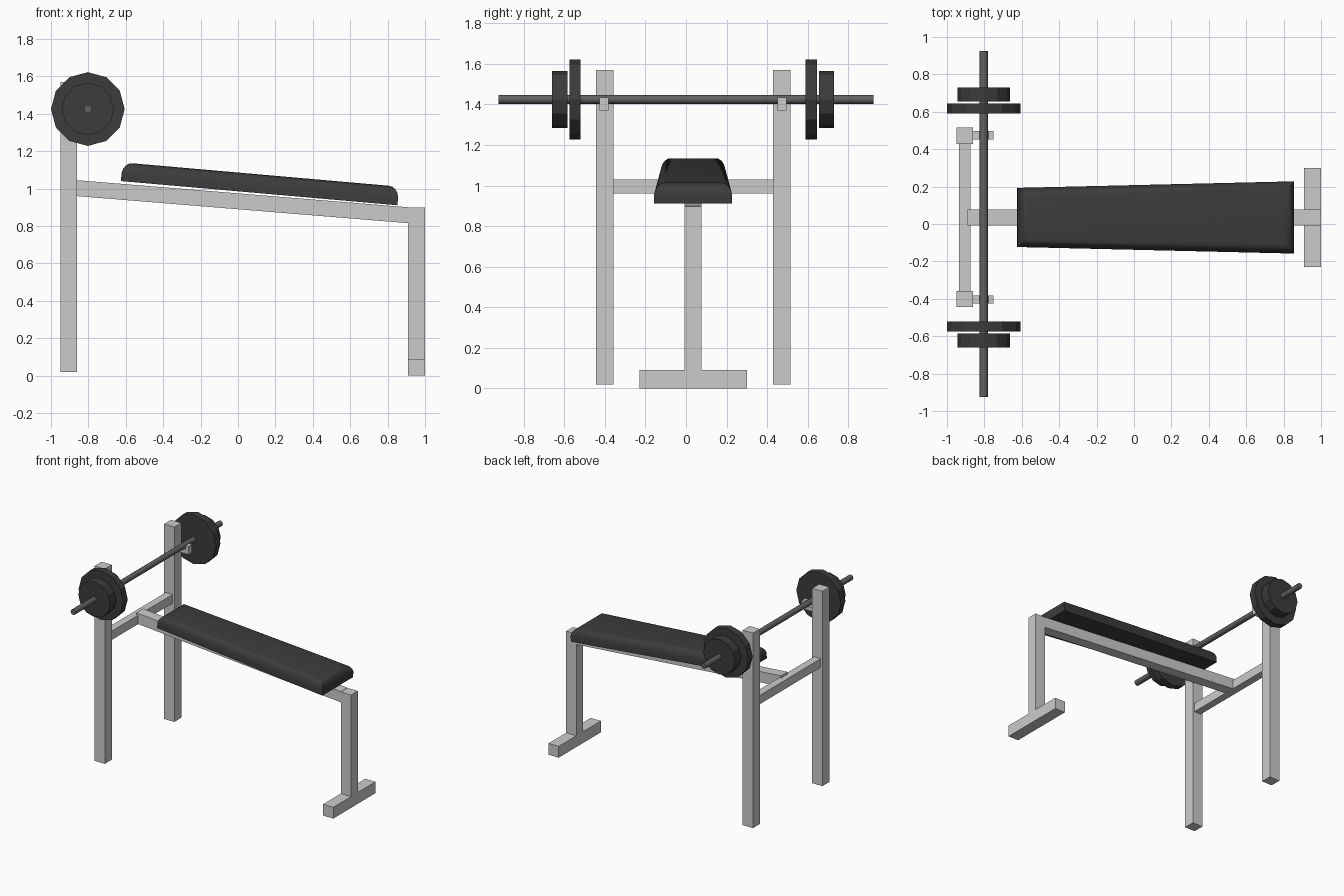
import bpy, bmesh, math
from mathutils import Vector, Matrix

if "Cube" in bpy.data.objects:
    bpy.data.objects.remove(bpy.data.objects["Cube"])

YC = 0.035  # symmetry plane of the frame


def material(name, v):
    m = bpy.data.materials.new(name)
    m.diffuse_color = (v, v, v, 1)
    m.use_nodes = True
    m.node_tree.nodes["Principled BSDF"].inputs["Base Color"].default_value = m.diffuse_color
    return m


PADDING = material("padding", 0.045)
IRON = material("iron", 0.045)
STEEL = material("steel", 0.12)


def finish(name, bm, mat=None):
    bmesh.ops.recalc_face_normals(bm, faces=bm.faces[:])
    me = bpy.data.meshes.new(name)
    bm.to_mesh(me)
    bm.free()
    ob = bpy.data.objects.new(name, me)
    bpy.context.collection.objects.link(ob)
    if mat:
        me.materials.append(mat)
    return ob


def smooth(ob, angle):
    bpy.ops.object.select_all(action='DESELECT')
    ob.select_set(True)
    bpy.context.view_layer.objects.active = ob
    bpy.ops.object.shade_smooth_by_angle(angle=math.radians(angle))


def extrude_profile(name, pts, y0, y1):
    """Extrude an x/z outline along y."""
    bm = bmesh.new()
    f = bm.faces.new([bm.verts.new((x, y0, z)) for x, z in pts])
    g = bmesh.ops.extrude_face_region(bm, geom=[f])["geom"]
    bmesh.ops.translate(bm, vec=(0, y1 - y0, 0),
                        verts=[v for v in g if isinstance(v, bmesh.types.BMVert)])
    return finish(name, bm)


def box(name, x0, x1, y0, y1, z0, z1):
    return extrude_profile(name, [(x0, z0), (x1, z0), (x1, z1), (x0, z1)], y0, y1)


def disc(name, r, y0, y1, sides, mat):
    """Cylinder along y on the barbell axis."""
    bm = bmesh.new()
    mx = Matrix.Translation((-0.803, (y0 + y1) / 2, 1.425)) @ Matrix.Rotation(math.pi / 2, 4, 'X')
    bmesh.ops.create_cone(bm, cap_ends=True, segments=sides, radius1=r, radius2=r,
                          depth=y1 - y0, matrix=mx)
    return finish(name, bm, mat)


# Uprights, bar hooks and weight plates, mirrored about the centre plane
hook = [(-0.87, 1.37), (-0.75, 1.37), (-0.75, 1.435), (-0.778, 1.435),
        (-0.778, 1.402), (-0.87, 1.402)]
for side, s in (("front", -1), ("back", 1)):
    def span(a, b):
        return sorted((YC + s * a, YC + s * b))
    box(side + "_upright", -0.95, -0.86, *span(0.393, 0.48), 0.02, 1.57)
    extrude_profile(side + "_bar_hook", hook, *span(0.417, 0.461))
    disc(side + "_large_plate", 0.197, *span(0.555, 0.61), 12, IRON)
    disc(side + "_small_plate", 0.14, *span(0.62, 0.695), 12, IRON)

# Barbell bar
smooth(disc("barbell_bar", 0.022, -0.925, 0.925, 16, STEEL), 40)

# Frame: crossbar, sloping beam, end leg and foot
box("crossbar", -0.935, -0.875, YC - 0.395, YC + 0.395, 0.96, 1.03)
extrude_profile("bench_beam", [(-0.89, 0.962), (0.91, 0.815), (0.91, 0.9), (-0.89, 1.047)],
                YC - 0.042, YC + 0.042)
box("end_leg", 0.91, 1.0, YC - 0.042, YC + 0.042, 0.09, 0.898)
box("end_foot", 0.91, 1.0, YC - 0.265, YC + 0.265, 0, 0.09)

# Padded bench: tapered rings stepping inwards to a rounded top edge
bm = bmesh.new()
rings = []
for inset, h in ((0, 0), (0, 0.045), (0.006, 0.066), (0.018, 0.084), (0.034, 0.096), (0.056, 0.1)):
    a, b = 0.158 - inset, 0.193 - inset
    rings.append([bm.verts.new(p) for p in ((inset, -a, h), (1.484 - inset, -b, h),
                                            (1.484 - inset, b, h), (inset, a, h))])
for lo, hi in zip(rings, rings[1:]):
    for i in range(4):
        j = (i + 1) % 4
        bm.faces.new((lo[i], lo[j], hi[j], hi[i]))
bm.faces.new(rings[0][::-1])
bm.faces.new(rings[-1])
bm.transform(Matrix.Translation((-0.626, YC, 1.04)) @ Matrix.Rotation(math.radians(5), 4, 'Y'))
smooth(finish("bench_pad", bm, PADDING), 40)
